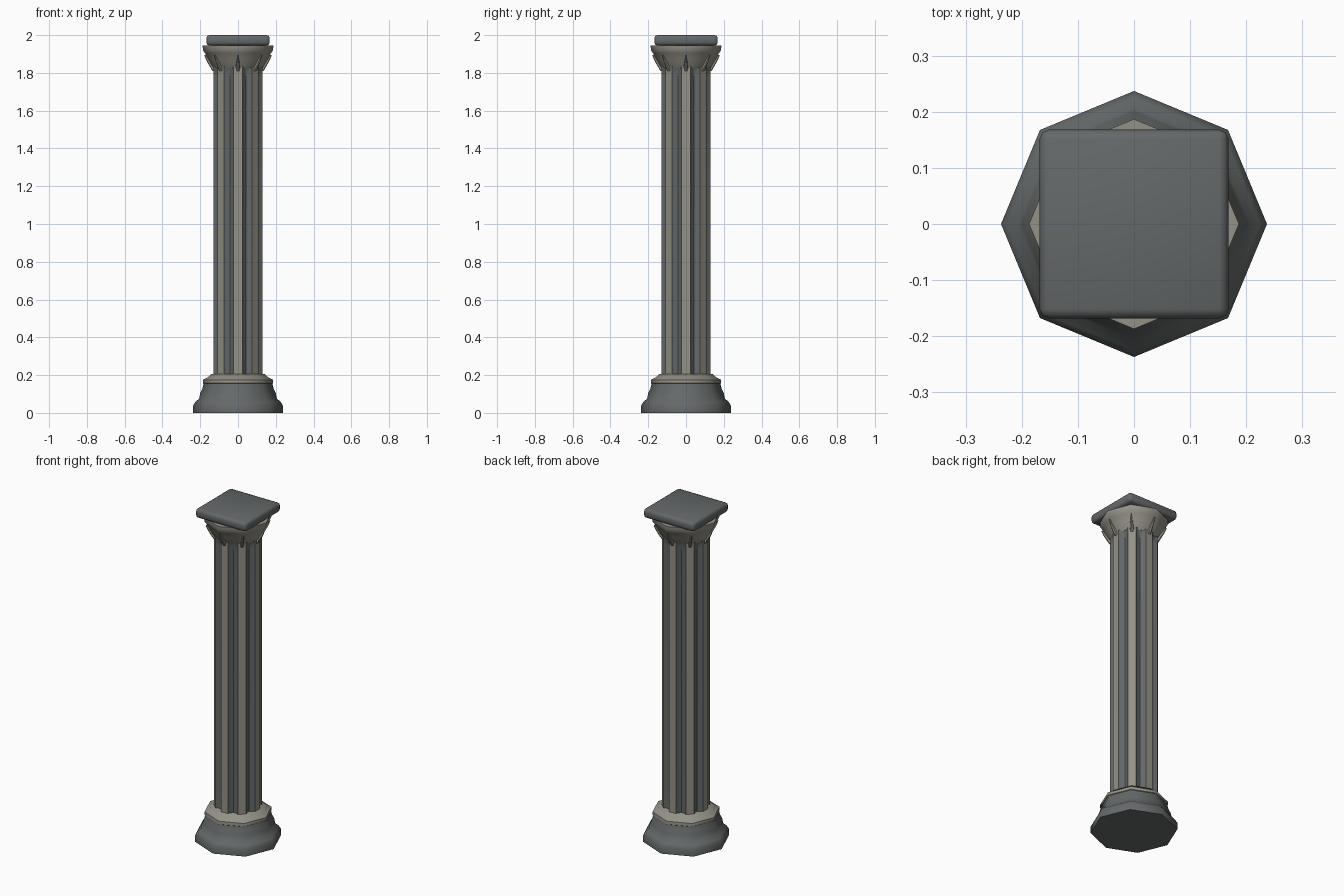
import bpy, bmesh
from math import pi, cos, sin

if "Cube" in bpy.data.objects:
    bpy.data.objects.remove(bpy.data.objects["Cube"])


def material(name, rgb):
    m = bpy.data.materials.new(name)
    m.diffuse_color = (*rgb, 1)
    m.use_nodes = True
    m.node_tree.nodes["Principled BSDF"].inputs["Base Color"].default_value = m.diffuse_color
    return m


STONE = material("light_stone", (0.30, 0.29, 0.24))
SLATE = material("dark_stone", (0.13, 0.14, 0.14))


def finish(bm, name, mats, angle=30):
    bmesh.ops.recalc_face_normals(bm, faces=bm.faces)
    me = bpy.data.meshes.new(name)
    bm.to_mesh(me)
    bm.free()
    ob = bpy.data.objects.new(name, me)
    bpy.context.collection.objects.link(ob)
    for m in mats:
        me.materials.append(m)
    bpy.ops.object.select_all(action='DESELECT')
    ob.select_set(True)
    bpy.context.view_layer.objects.active = ob
    bpy.ops.object.shade_smooth_by_angle(angle=angle * pi / 180)
    return ob


def loft(bm, sections, mat_of=lambda i: 0):
    """Skin a stack of closed point rings and cap both ends."""
    rings = [[bm.verts.new(p) for p in s] for s in sections]
    n = len(rings[0])
    for a, b in zip(rings, rings[1:]):
        for i in range(n):
            j = (i + 1) % n
            bm.faces.new((a[i], a[j], b[j], b[i])).material_index = mat_of(i)
    bm.faces.new(rings[0])
    bm.faces.new(rings[-1])


def octagon_turning(name, profile, mat):
    bm = bmesh.new()
    loft(bm, [[(r * cos(i * pi / 4), r * sin(i * pi / 4), z) for i in range(8)]
              for r, z in profile])
    return finish(bm, name, [mat], 46)


# Octagonal plinth and the lighter ring on it
octagon_turning("plinth", [(0.237, 0), (0.237, 0.04), (0.225, 0.06), (0.206, 0.075),
                           (0.200, 0.105), (0.188, 0.13), (0.182, 0.155)], SLATE)
octagon_turning("base_ring", [(0.176, 0.15), (0.186, 0.157), (0.185, 0.175),
                              (0.162, 0.187), (0.142, 0.205)], STONE)

# Flared octagonal capital
CAPITAL = [(0.132, 1.825), (0.142, 1.84), (0.158, 1.87), (0.175, 1.905),
           (0.186, 1.92), (0.187, 1.945)]
octagon_turning("capital", CAPITAL, STONE)


# Fluted shaft: eight raised fillets with dark concave flutes between
def shaft_ring(z, depth):
    pts = []
    for k in range(8):
        for deg, cut in ((-10, 0), (10, 0), (15, 0.7), (22.5, 1), (30, 0.7)):
            a = k * pi / 4 + deg * pi / 180
            r = 0.131 - cut * depth
            pts.append((r * cos(a), r * sin(a), z))
    return pts


bm = bmesh.new()
loft(bm, [shaft_ring(0.19, 0.022), shaft_ring(1.78, 0.022),
          shaft_ring(1.815, 0.016), shaft_ring(1.84, 0.004)],
     lambda i: 0 if i % 5 == 0 else 1)
finish(bm, "fluted_shaft", [STONE, SLATE])

# Pointed leaf ribs running from the fillets up the capital
bm = bmesh.new()
RIB = [(0.131, 1.81, 0.013), (0.146, 1.835, 0.014), (0.163, 1.865, 0.009), (0.175, 1.895, 0.002)]
for k in range(8):
    c, s = cos(k * pi / 4), sin(k * pi / 4)
    loft(bm, [[(u * c - v * s, u * s + v * c, z)
               for u, v in ((r - 0.035, -w), (r, -w * 0.6), (r + 0.004, 0), (r, w * 0.6), (r - 0.035, w))]
              for r, z, w in RIB])
finish(bm, "leaf_ribs", [STONE])

# Square slab on top with rounded edges
bm = bmesh.new()
bmesh.ops.create_cube(bm, size=1)
for v in bm.verts:
    v.co = (v.co.x * 0.336, v.co.y * 0.336, 1.9725 + v.co.z * 0.055)
bmesh.ops.bevel(bm, geom=bm.edges[:], offset=0.016, segments=2, profile=0.5, affect='EDGES')
finish(bm, "top_slab", [SLATE], 50)
